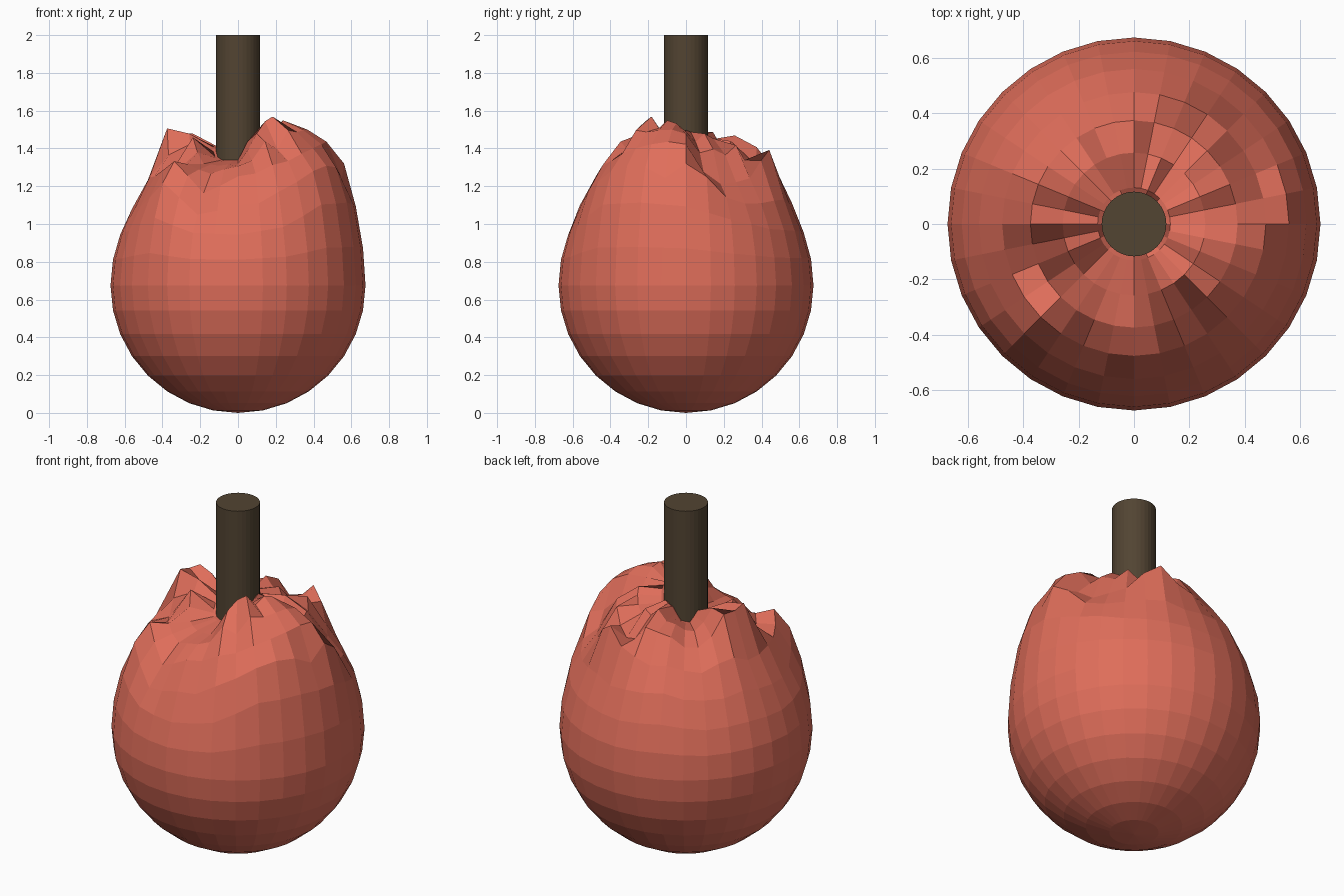
import bpy, bmesh, math, random

if "Cube" in bpy.data.objects:
    bpy.data.objects.remove(bpy.data.objects["Cube"])

random.seed(4)

def material(name, rgb):
    m = bpy.data.materials.new(name)
    m.diffuse_color = (*rgb, 1)
    m.use_nodes = True
    m.node_tree.nodes["Principled BSDF"].inputs["Base Color"].default_value = m.diffuse_color
    return m

def make_object(name, bm, mat):
    mesh = bpy.data.meshes.new(name)
    bm.to_mesh(mesh)
    bm.free()
    mesh.materials.append(mat)
    ob = bpy.data.objects.new(name, mesh)
    bpy.context.collection.objects.link(ob)
    return ob

R = 0.675

# Crumpled crown: lift in hundredths for rings 1-6 below the pole, every 22.5 degrees
LIFT = [
    (16, 19, 24, 27, 27, 16),
    (14, 18, 16, 6, 9, 9),
    (8, 12, 18, 9, 6, 4),
    (12, 14, 6, 24, 8, 3),
    (10, 17, 17, 12, 6, 2),
    (2, 10, 14, 10, 8, 4),
    (1, 6, 8, 6, 4, 1),
    (8, 18, 25, 12, 6, 2),
    (7, 18, 27, 8, 3, 1),
    (2, 16, 5, 10, 4, 3),
    (0, 2, 8, 18, 17, 10),
    (0, 1, 3, 1, 0, 2),
    (0, 2, 7, 10, 5, 1),
    (10, 18, 20, 16, 12, 5),
    (10, 27, 26, 22, 23, 17),
    (12, 25, 26, 27, 25, 18),
]

def lift(co):
    ring = round(math.acos(max(-1, min(1, co.z / R))) / (math.pi / 16))
    if ring < 1 or ring > 7:
        return 0
    col = round((math.atan2(co.y, co.x) % math.tau) / (math.tau / 32)) % 32
    i, k = col // 2, min(ring, 6) - 1
    v = LIFT[i][k]
    if col % 2:  # in-between columns: average with a little roughness
        v = (v + LIFT[(i + 1) % 16][k]) / 2
        if 2 <= ring <= 5:
            v *= random.uniform(0.65, 1.15)
    return v * (0.4 if ring == 7 else 1) / 100

# Fruit body
bm = bmesh.new()
bmesh.ops.create_uvsphere(bm, u_segments=32, v_segments=16, radius=R)
for v in bm.verts:
    v.co.z += R + lift(v.co)
make_object("fruit_body", bm, material("coral_skin", (0.74, 0.155, 0.103)))

# Stem
bm = bmesh.new()
bmesh.ops.create_cone(bm, cap_ends=True, segments=32, radius1=0.117, radius2=0.117, depth=0.66)
for v in bm.verts:
    v.co.z += 1.67
stem = make_object("stem", bm, material("brown_stem", (0.085, 0.058, 0.032)))
